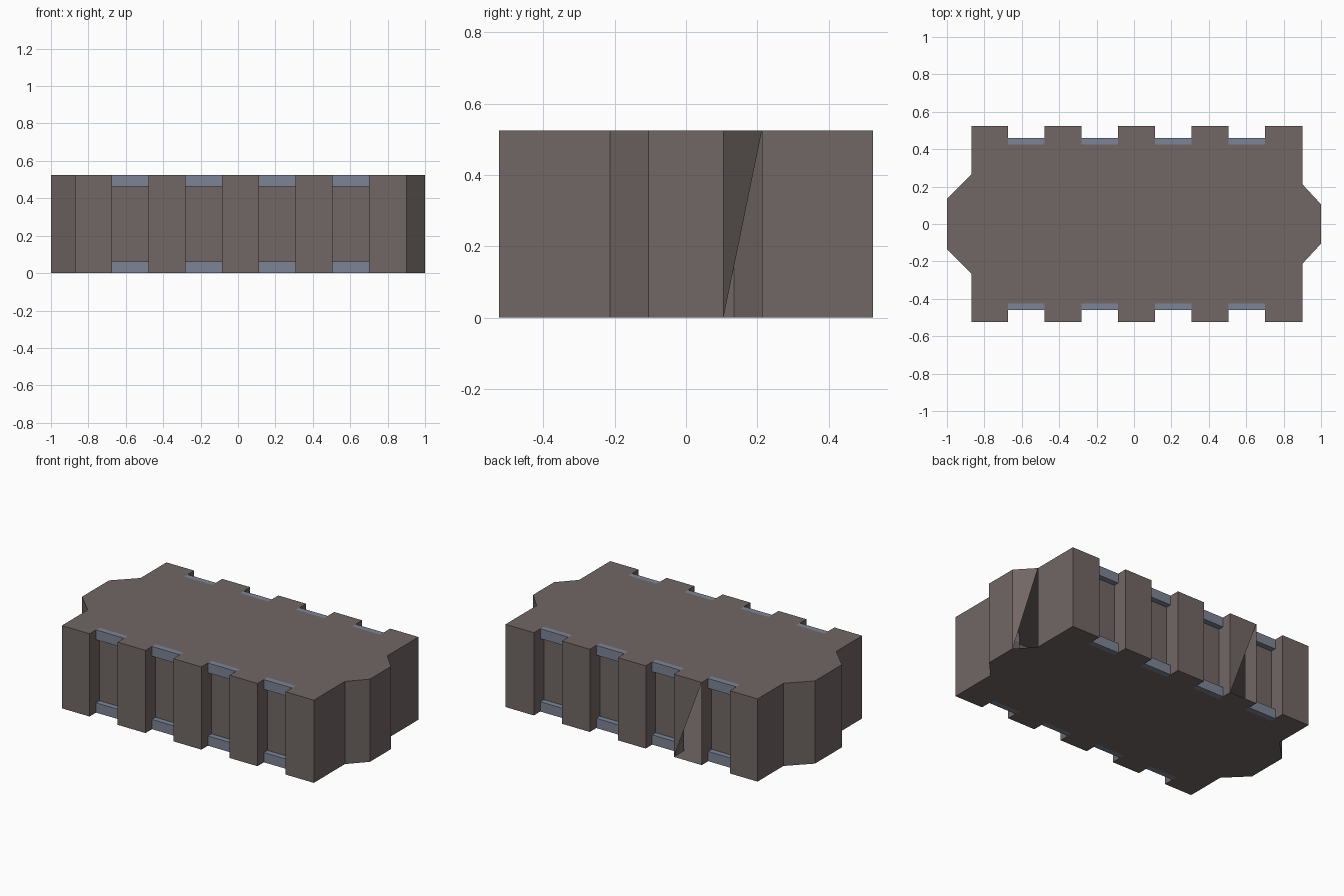
import bpy, bmesh

if "Cube" in bpy.data.objects:
    bpy.data.objects.remove(bpy.data.objects["Cube"])

H = 0.525          # block height
Y_OUT, Y_WALL, Y_BAR = 0.525, 0.425, 0.46
NOTCH_W = 0.197
NOTCHES = [-0.675 + 0.393 * i for i in range(4)]


def material(name, color):
    m = bpy.data.materials.new(name)
    m.diffuse_color = (*color, 1)
    m.use_nodes = True
    m.node_tree.nodes["Principled BSDF"].inputs["Base Color"].default_value = m.diffuse_color
    return m


brown = material("warm_grey_brown", (0.165, 0.136, 0.130))
blue = material("slate_blue", (0.205, 0.231, 0.300))


def finish(bm, name, mat):
    mesh = bpy.data.meshes.new(name)
    bm.to_mesh(mesh)
    bm.free()
    mesh.materials.append(mat)
    ob = bpy.data.objects.new(name, mesh)
    bpy.context.collection.objects.link(ob)
    return ob


# Half outline (back side, from the right tip to the left tip), then mirrored
half = [(1.0, 0.105), (0.90, 0.213), (0.90, Y_OUT)]
for x in reversed(NOTCHES):
    a, b = x + NOTCH_W, x
    half += [(a, Y_OUT), (a, Y_WALL), (b, Y_WALL), (b, Y_OUT)]
half += [(-0.87, Y_OUT), (-0.87, 0.265), (-1.0, 0.135)]
outline = half + [(x, -y) for x, y in reversed(half)]

# Walls that are only half filled: right tip slope and the fourth back tooth
tooth = half.index((NOTCHES[1], Y_OUT))
open_walls = {0, tooth}

# Body: caps plus one wall per outline edge
bm = bmesh.new()
low = [bm.verts.new((x, y, 0)) for x, y in outline]
top = [bm.verts.new((x, y, H)) for x, y in outline]
bm.faces.new(top)
bm.faces.new(low[::-1])
for i in range(len(outline)):
    j = (i + 1) % len(outline)
    if i in open_walls:
        bm.faces.new((low[i], top[j], top[i]))
    else:
        bm.faces.new((low[i], low[j], top[j], top[i]))
finish(bm, "block_body", brown)


# Bars at the top and bottom of every notch
def box(name, lo, hi, mat):
    bm = bmesh.new()
    bmesh.ops.create_cube(bm, size=1)
    for v in bm.verts:
        v.co = [hi[k] if v.co[k] > 0 else lo[k] for k in range(3)]
    bmesh.ops.recalc_face_normals(bm, faces=bm.faces)
    return finish(bm, name, mat)


for side, (y0, y1) in {"front": (-Y_BAR, -Y_WALL), "back": (Y_WALL, Y_BAR)}.items():
    for level, (z0, z1) in {"lower": (0, 0.062), "upper": (H - 0.062, H)}.items():
        for n, x in enumerate(NOTCHES):
            box(f"{side}_{level}_bar_{n + 1}", (x, y0, z0), (x + NOTCH_W, y1, z1), blue)
